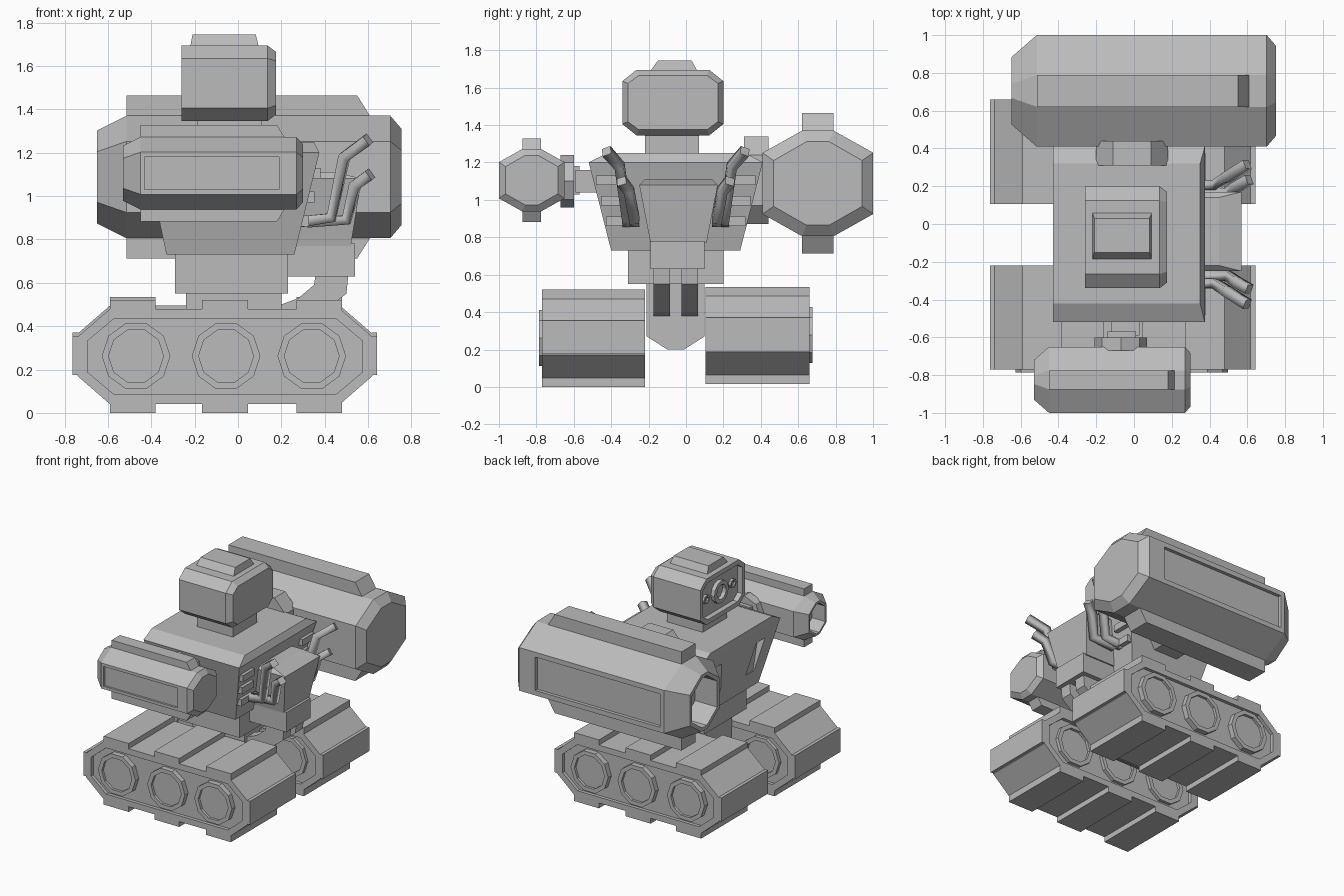
import bpy, bmesh, math
from mathutils import Vector

old = bpy.data.objects.get("Cube")
if old:
    bpy.data.objects.remove(old, do_unlink=True)

GREY = (0.5, 0.5, 0.5, 1)
grey = bpy.data.materials.new("plain grey")
grey.use_nodes = True
grey.diffuse_color = GREY
grey.node_tree.nodes["Principled BSDF"].inputs["Base Color"].default_value = GREY

MID = -0.055  # symmetry plane of the body in y


def add(name, mesh):
    ob = bpy.data.objects.new(name, mesh)
    bpy.context.collection.objects.link(ob)
    mesh.materials.clear()
    mesh.materials.append(grey)
    return ob


def loft(name, rings):
    """Skin a list of closed rings and cap both ends."""
    bm = bmesh.new()
    vs = [[bm.verts.new(p) for p in ring] for ring in rings]
    n = len(vs[0])
    for a, b in zip(vs, vs[1:]):
        for i in range(n):
            j = (i + 1) % n
            bm.faces.new((a[i], a[j], b[j], b[i]))
    bm.faces.new(vs[0])
    bm.faces.new(vs[-1])
    bmesh.ops.recalc_face_normals(bm, faces=bm.faces)
    mesh = bpy.data.meshes.new(name)
    bm.to_mesh(mesh)
    bm.free()
    return add(name, mesh)


def place(axis, t, pts):
    """Put 2D points on the plane axis = t."""
    if axis == "x":
        return [(t, u, v) for u, v in pts]
    if axis == "y":
        return [(u, t, v) for u, v in pts]
    return [(u, v, t) for u, v in pts]


def prism(name, axis, t0, t1, pts):
    return loft(name, [place(axis, t0, pts), place(axis, t1, pts)])


def rect(u0, u1, v0, v1):
    return [(u0, v0), (u1, v0), (u1, v1), (u0, v1)]


def box(name, x0, x1, y0, y1, z0, z1):
    return prism(name, "z", z0, z1, rect(x0, x1, y0, y1))


def octagon(u, v, hu, hv, cu, cv, inset=0):
    """Chamfered rectangle, optionally shrunk."""
    hu, hv = hu - inset, hv - inset
    cu, cv = cu - 0.58 * inset, cv - 0.58 * inset
    q = [(hu, hv - cv), (hu - cu, hv)]
    pts = q + [(-a, b) for a, b in reversed(q)]
    pts += [(-a, -b) for a, b in pts]
    return [(u + a, v + b) for a, b in pts]


def ngon(u, v, r, n):
    return [(u + r * math.cos(math.tau * i / n), v + r * math.sin(math.tau * i / n))
            for i in range(n)]


def dish(name, axis, back, front, u, v, r, n, rim=0.8, sink=0.02):
    """Disc with a raised rim on its front end."""
    d = math.copysign(sink, front - back)
    outer, inner = ngon(u, v, r, n), ngon(u, v, r * rim, n)
    return loft(name, [place(axis, back, outer), place(axis, front, outer),
                       place(axis, front, inner), place(axis, front - d, inner)])


def cut(ob, cutter):
    cutter.hide_render = True
    cutter.hide_set(True)
    cutter.display_type = "WIRE"
    mod = ob.modifiers.new("cut", "BOOLEAN")
    mod.object = cutter
    mod.operation = "DIFFERENCE"
    mod.solver = "EXACT"
    bpy.context.view_layer.update()
    mesh = bpy.data.meshes.new_from_object(
        ob.evaluated_get(bpy.context.evaluated_depsgraph_get()))
    ob.modifiers.clear()
    ob.data = mesh
    bpy.data.objects.remove(cutter, do_unlink=True)


def tube(name, points, r):
    cu = bpy.data.curves.new(name, "CURVE")
    cu.dimensions = "3D"
    cu.bevel_depth, cu.bevel_resolution, cu.use_fill_caps = r, 0, True
    sp = cu.splines.new("POLY")
    sp.points.add(len(points) - 1)
    for p, co in zip(sp.points, points):
        p.co = (*co, 1)
        p.tilt = math.pi / 4
    tmp = bpy.data.objects.new(name, cu)
    bpy.context.collection.objects.link(tmp)
    bpy.context.view_layer.update()
    mesh = bpy.data.meshes.new_from_object(
        tmp.evaluated_get(bpy.context.evaluated_depsgraph_get()))
    bpy.data.objects.remove(tmp, do_unlink=True)
    return add(name, mesh)


# Tracks with pads and wheels
def track(side, y_in, y_out, z):
    d = math.copysign(0.025, y_out - y_in)
    def sect(y, inset):
        return place("y", y, octagon(-0.06, z + 0.26, 0.68, 0.22, 0.15, 0.13, inset))
    loft(side + "_track", [sect(y_in + d, 0.045), sect(y_in, 0.045), sect(y_in, 0),
                           sect(y_out, 0), sect(y_out, 0.045), sect(y_out - d, 0.045)])
    lo, hi = sorted((y_in, y_out))
    for x in (-0.485, -0.06, 0.375):
        box(side + "_top_pad", x - 0.105, x + 0.105, lo, hi, z + 0.47, z + 0.52)
        box(side + "_bottom_pad", x - 0.105, x + 0.105, lo, hi, z, z + 0.05)
    for x in (-0.75, 0.63):
        box(side + "_end_pad", x - 0.012, x + 0.012, lo, hi, z + 0.175, z + 0.355)
    for x in (-0.47, -0.055, 0.34):
        mid = (lo + hi) / 2
        dish(side + "_wheel", "y", mid, y_out + d * 0.6, x, z + 0.262, 0.158, 10)
        dish(side + "_inner_wheel", "y", mid, y_in, x, z + 0.262, 0.158, 10)


track("front", -0.22, -0.77, 0)
track("rear", 0.105, 0.66, 0.015)

# Hull and waist
prism("lower_hull", "x", -0.24, 0.2,
      [(-0.21, 0.55), (-0.21, 0.27), (-0.1, 0.2), (-0.01, 0.2), (0.1, 0.27), (0.1, 0.55)])
box("waist", -0.29, 0.23, -0.31, 0.2, 0.55, 0.74)

# Torso with slanted chest windows
torso = loft("torso", [place("z", 0.73, rect(-0.33, 0.26, -0.4, 0.29)),
                       place("z", 1.2, rect(-0.43, 0.375, -0.52, 0.41)),
                       place("z", 1.25, rect(-0.43, 0.35, -0.42, 0.32))])
for s in (-1, 1):
    window = [(MID + s * a, b) for a, b in
              [(0.15, 0.86), (0.25, 0.86), (0.31, 1.1), (0.21, 1.1)]]
    cut(torso, prism("window_cutter", "x", -0.6, -0.35, window))
    # Cooling slats beside the pack
    for z in (0.86, 0.97, 1.08):
        x, y = 0.26 + (z - 0.73) * 0.245, MID + s * (0.27 + (z - 0.73) * 0.25)
        box("slat", x - 0.06, x + 0.035, y - 0.07, y + 0.07, z, z + 0.05)

# Back pack, hoses and exhausts
loft("pack", [place("z", 0.77, rect(0.2, 0.52, -0.19, 0.11)),
              place("z", 1.08, rect(0.2, 0.57, -0.25, 0.17)),
              place("z", 1.11, rect(0.2, 0.45, -0.22, 0.14))])
box("pack_base", 0.22, 0.54, -0.19, 0.1, 0.63, 0.78)
hose = [(0.36, 0.65), (0.35, 0.59), (0.28, 0.53), (0.12, 0.47), (0.12, 0.36),
        (0.28, 0.4), (0.41, 0.48), (0.5, 0.55), (0.51, 0.65)]
for s in (-1, 1):
    y = MID + s * 0.075
    prism("hose", "y", y - 0.045, y + 0.045, hose)
    for name, path in (
            ("tall_exhaust", [(0.28, 0.26, 0.88), (0.43, 0.26, 0.9),
                              (0.49, 0.3, 1.18), (0.6, 0.37, 1.26)]),
            ("short_exhaust", [(0.32, 0.22, 0.88), (0.5, 0.22, 0.89),
                               (0.54, 0.25, 1.05), (0.61, 0.29, 1.1)])):
        tube(name, [(x, MID + s * dy, z) for x, dy, z in path], 0.036)

# Neck and head with sunken face
box("neck", -0.19, 0.11, -0.22, 0.07, 1.24, 1.36)


def head_ring(x, inset):
    return place("x", x, octagon(-0.07, 1.52, 0.27, 0.175, 0.075, 0.06, inset))


loft("head", [head_ring(-0.22, 0.035), head_ring(-0.26, 0.035), head_ring(-0.26, 0),
              head_ring(0.135, 0), head_ring(0.175, 0.03)])
loft("head_cap", [place("z", 1.69, rect(-0.22, 0.095, -0.19, 0.06)),
                  place("z", 1.745, rect(-0.21, 0.082, -0.15, 0.03))])
dish("lens", "x", -0.2, -0.25, -0.07, 1.52, 0.085, 12, 0.65, 0.03)
for s in (-1, 1):
    dish("eye", "x", -0.2, -0.24, -0.07 + s * 0.16, 1.52, 0.035, 8, 0.6, 0.015)


# Arm pods: octagonal barrel, open muzzle, rails and sunken panel
def pod(side, ox, oy, oz, k, s):
    def P(pts):
        return [Vector((ox + k * x, oy - s * k * y, oz + k * z)) for x, y, z in pts]

    def ring(x, iy, iz):
        return P(place("x", x, octagon(0, 0, 0.175 - iy, 0.167 - iz, 0.125 - iy * 0.6,
                                       0.07 - iz * 0.3)))
    barrel = loft(side + "_pod", [ring(-0.42, 0.085, 0.055), ring(-0.53, 0.085, 0.055),
                                  ring(-0.53, 0.07, 0.04), ring(-0.45, 0, 0),
                                  ring(0.27, 0, 0), ring(0.3, 0.035, 0.035)])
    panel = rect(-0.43, 0.19, -0.075, 0.075)
    cut(barrel, loft("panel_cutter", [P(place("y", y, panel)) for y in (0.16, 0.25)]))
    for v in (-1, 1):
        rail = [(-0.45, v * 0.15), (-0.45, v * 0.222), (0.18, v * 0.222), (0.225, v * 0.15)]
        loft(side + "_rail", [P(place("y", y, rail)) for y in (-0.05, 0.05)])


pod("front", 0, -0.825, 1.105, 1, 1)
pod("rear", 0.246, 0.705, 1.088, 1.69, -1)

# Shoulder joints
dish("front_flange", "y", -0.6, -0.67, -0.07, 1.1, 0.14, 8, 0.5, 0.01)
box("front_collar", -0.14, 0.01, -0.61, -0.57, 1.03, 1.18)
box("front_shaft", -0.12, 0.03, -0.59, -0.44, 1.04, 1.16)
prism("rear_flange", "y", 0.31, 0.44, octagon(-0.01, 1.105, 0.19, 0.235, 0.09, 0.1))
box("rear_shaft", -0.1, 0.08, 0.28, 0.5, 1.0, 1.2)
